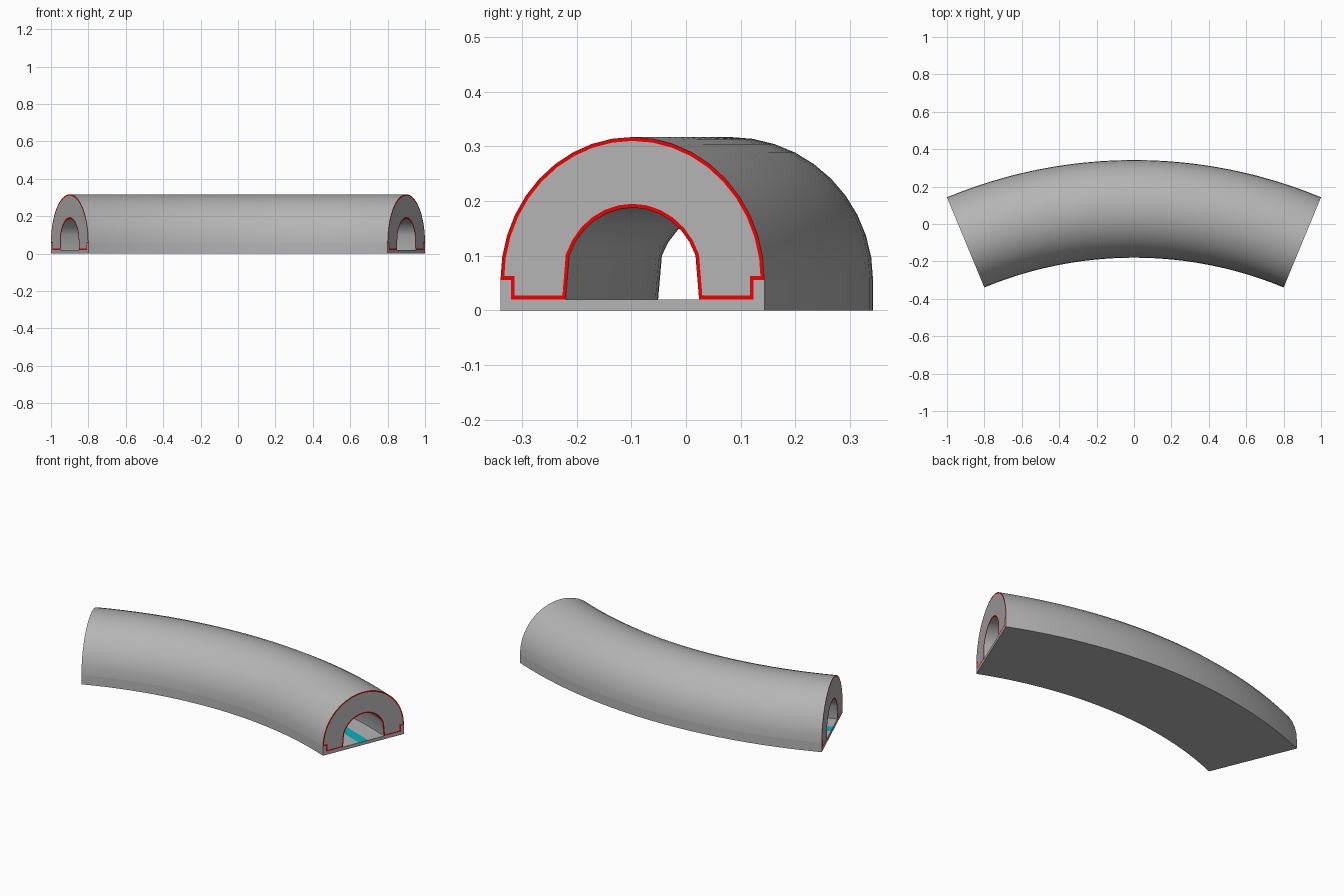
import bpy, bmesh
from math import sin, cos, pi, radians

if "Cube" in bpy.data.objects:
    bpy.data.objects.remove(bpy.data.objects["Cube"])

R_MID, CY, HALF = 2.352, -2.271, radians(22.5)   # bend radius, centre y, half angle
STEPS = 24


def material(name, rgb):
    m = bpy.data.materials.new(name)
    m.diffuse_color = (*rgb, 1)
    m.use_nodes = True
    m.node_tree.nodes["Principled BSDF"].inputs["Base Color"].default_value = m.diffuse_color
    return m


GREY = material("grey", (0.46, 0.46, 0.46))
RED = material("red_trim", (0.9, 0.0, 0.0))
CYAN = material("cyan_light", (0.0, 0.45, 0.52))


def arc(r, n, zc, start=0.0):
    angles = [start + (pi - 2 * start) * i / n for i in range(n + 1)]
    return [(r * cos(a), zc + r * sin(a)) for a in angles]


def sweep(name, profile, accent, strip_edge=None, trim=0):
    """Sweep a closed (u, z) profile around the bend; colour one strip and/or trim the ends."""
    bm = bmesh.new()
    rings = []
    for k in range(STEPS + 1):
        a = -HALF + 2 * HALF * k / STEPS
        rings.append([bm.verts.new(((R_MID + u) * sin(a), CY + (R_MID + u) * cos(a), z))
                      for u, z in profile])
    n = len(profile)
    for r0, r1 in zip(rings, rings[1:]):
        for i in range(n):
            j = (i + 1) % n
            f = bm.faces.new((r0[i], r0[j], r1[j], r1[i]))
            f.material_index = 1 if i == strip_edge else 0
    caps = [bm.faces.new(rings[0][::-1]), bm.faces.new(rings[-1])]
    bmesh.ops.recalc_face_normals(bm, faces=bm.faces[:])
    if trim:
        border = bmesh.ops.inset_individual(bm, faces=caps, thickness=trim, use_even_offset=True)
        for f in border["faces"]:
            f.material_index = 1
    me = bpy.data.meshes.new(name)
    bm.to_mesh(me)
    bm.free()
    me.materials.append(GREY)
    me.materials.append(accent)
    ob = bpy.data.objects.new(name, me)
    bpy.context.collection.objects.link(ob)
    bpy.ops.object.select_all(action='DESELECT')
    ob.select_set(True)
    bpy.context.view_layer.objects.active = ob
    bpy.ops.object.shade_smooth_by_angle(angle=radians(30))


W, LIP, FLOOR, LIP_TOP = 0.261, 0.24, 0.02, 0.056

# Floor tray with side lips and a light strip along the middle
sweep("floor_tray",
      [(-W, 0), (W, 0), (W, LIP_TOP), (LIP, LIP_TOP), (LIP, FLOOR), (0.03, FLOOR),
       (-0.03, FLOOR), (-LIP, FLOOR), (-LIP, LIP_TOP), (-W, LIP_TOP)],
      CYAN, strip_edge=5)

# Arched tunnel shell with red trim around both end faces
outer = arc(W, 20, LIP_TOP)
inner = arc(0.133, 12, 0.055, radians(20))[::-1]
sweep("tunnel_arch",
      [(LIP, FLOOR), (LIP, LIP_TOP)] + outer + [(-LIP, LIP_TOP), (-LIP, FLOOR), (-0.132, FLOOR)]
      + inner + [(0.132, FLOOR)],
      RED, trim=0.007)
